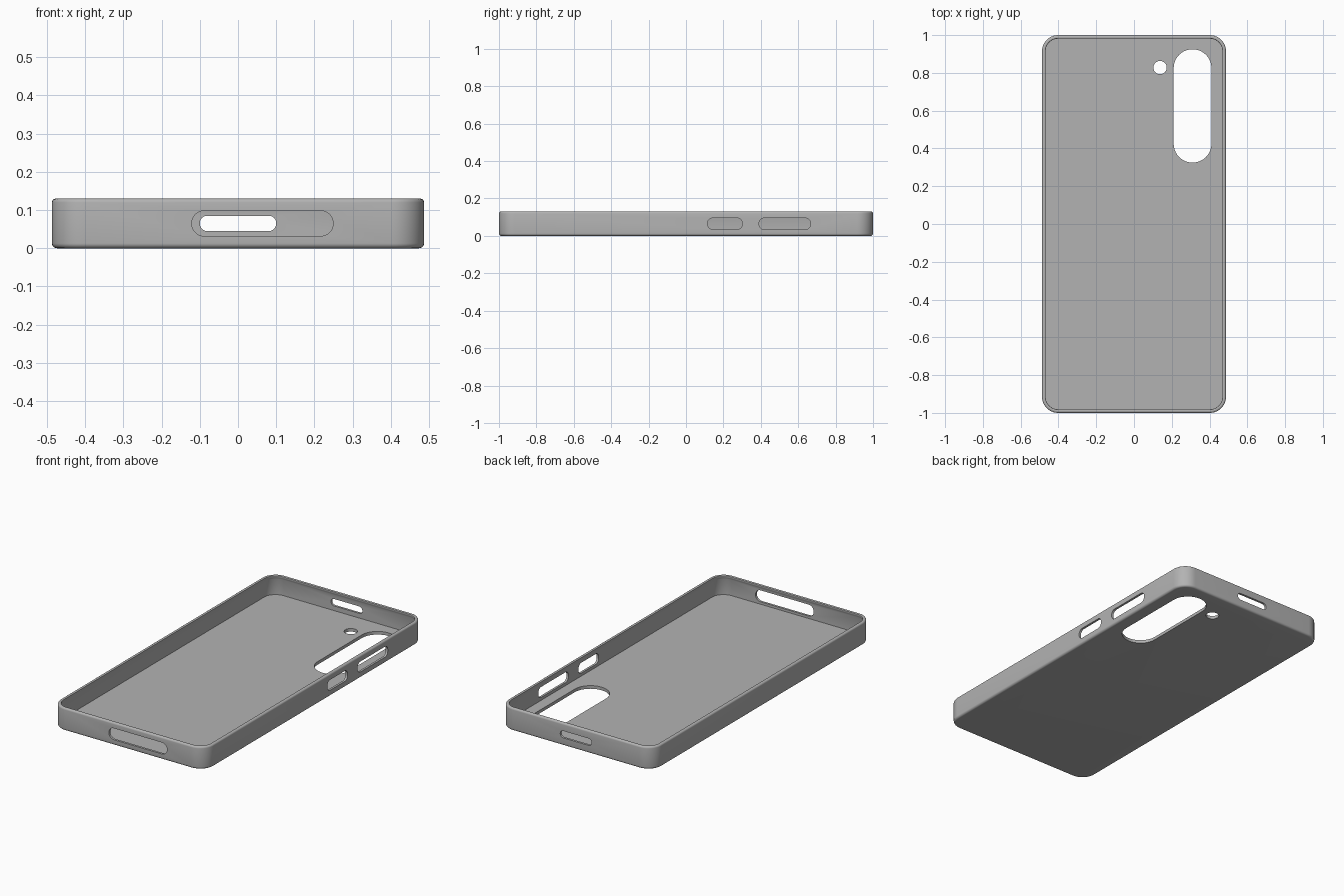
import bpy, bmesh
from math import sin, cos, pi, radians
from mathutils import Matrix

cube = bpy.data.objects.get("Cube")
if cube:
    bpy.data.objects.remove(cube, do_unlink=True)

HALF_X, HALF_Y, HEIGHT = 0.487, 1.0, 0.13
CORNER = 0.085
FLOOR = 0.018

grey = bpy.data.materials.new("matte_grey")
grey.use_nodes = True
colour = (0.45, 0.45, 0.45, 1)
grey.diffuse_color = colour
grey.node_tree.nodes["Principled BSDF"].inputs["Base Color"].default_value = colour


def rounded_rect(hx, hy, r, steps=10):
    """Outline of a rounded rectangle, counter-clockwise."""
    points = []
    for k, (sx, sy) in enumerate([(1, 1), (-1, 1), (-1, -1), (1, -1)]):
        for i in range(steps + 1):
            a = (k + i / steps) * pi / 2
            points.append((sx * (hx - r) + r * cos(a), sy * (hy - r) + r * sin(a)))
    return points


def loft(name, rings):
    """Closed solid through a list of (outline, height) rings."""
    bm = bmesh.new()
    loops = [[bm.verts.new((x, y, z)) for x, y in outline] for outline, z in rings]
    for a, b in zip(loops, loops[1:]):
        for i in range(len(a)):
            j = (i + 1) % len(a)
            bm.faces.new((a[i], a[j], b[j], b[i]))
    bm.faces.new(loops[0][::-1])
    bm.faces.new(loops[-1])
    bmesh.ops.recalc_face_normals(bm, faces=bm.faces)
    mesh = bpy.data.meshes.new(name)
    bm.to_mesh(mesh)
    bm.free()
    mesh.materials.append(grey)
    obj = bpy.data.objects.new(name, mesh)
    bpy.context.collection.objects.link(obj)
    return obj


# Wall section as (inset, height): outer fillets, rim, inward lip, cavity, floor
section = []
for i in range(6):
    a = i / 5 * pi / 2
    section.append((0.013 * (1 - sin(a)), 0.013 * (1 - cos(a))))
for i in range(5):
    a = i / 4 * pi / 2
    section.append((0.01 * (1 - cos(a)), HEIGHT - 0.01 * (1 - sin(a))))
section += [(0.015, HEIGHT), (0.018, 0.128), (0.019, 0.124),
            (0.016, 0.116), (0.013, 0.108), (0.013, FLOOR)]
case = loft("phone_case", [
    (rounded_rect(HALF_X - d, HALF_Y - d, CORNER - d), z) for d, z in section])


def cut(name, hx, hy, r, matrix, depth=0.05):
    """Cut a rounded slot through the case."""
    outline = rounded_rect(hx, hy, r)
    cutter = loft(name, [(outline, -depth), (outline, depth)])
    cutter.data.transform(matrix)
    cutter.hide_render = True
    mod = case.modifiers.new(name, "BOOLEAN")
    mod.operation = "DIFFERENCE"
    mod.solver = "EXACT"
    mod.object = cutter
    bpy.context.view_layer.objects.active = case
    bpy.ops.object.modifier_apply(modifier=name)
    bpy.data.objects.remove(cutter, do_unlink=True)


MID = 0.065
end_turn = Matrix.Rotation(pi / 2, 4, "X")
side_turn = Matrix.Rotation(pi / 2, 4, "Z") @ end_turn

# Camera window and flash hole in the floor
cut("camera_window", 0.1, 0.3, 0.0995, Matrix.Translation((0.31, 0.625, 0)))
cut("flash_hole", 0.035, 0.035, 0.0345, Matrix.Translation((0.138, 0.828, 0)))

# Port slots in the two short ends
cut("front_port", 0.185, 0.033, 0.0325, Matrix.Translation((0.064, -HALF_Y, MID)) @ end_turn)
cut("back_port", 0.1, 0.02, 0.0195, Matrix.Translation((0, HALF_Y, MID)) @ end_turn)

# Button slots in the left long side
for name, y, half in (("short_button_slot", 0.208, 0.092), ("long_button_slot", 0.528, 0.137)):
    cut(name, half, 0.03, 0.026, Matrix.Translation((HALF_X, y, MID)) @ side_turn)

bpy.ops.object.select_all(action="DESELECT")
case.select_set(True)
bpy.context.view_layer.objects.active = case
bpy.ops.object.shade_smooth_by_angle(angle=radians(35))
